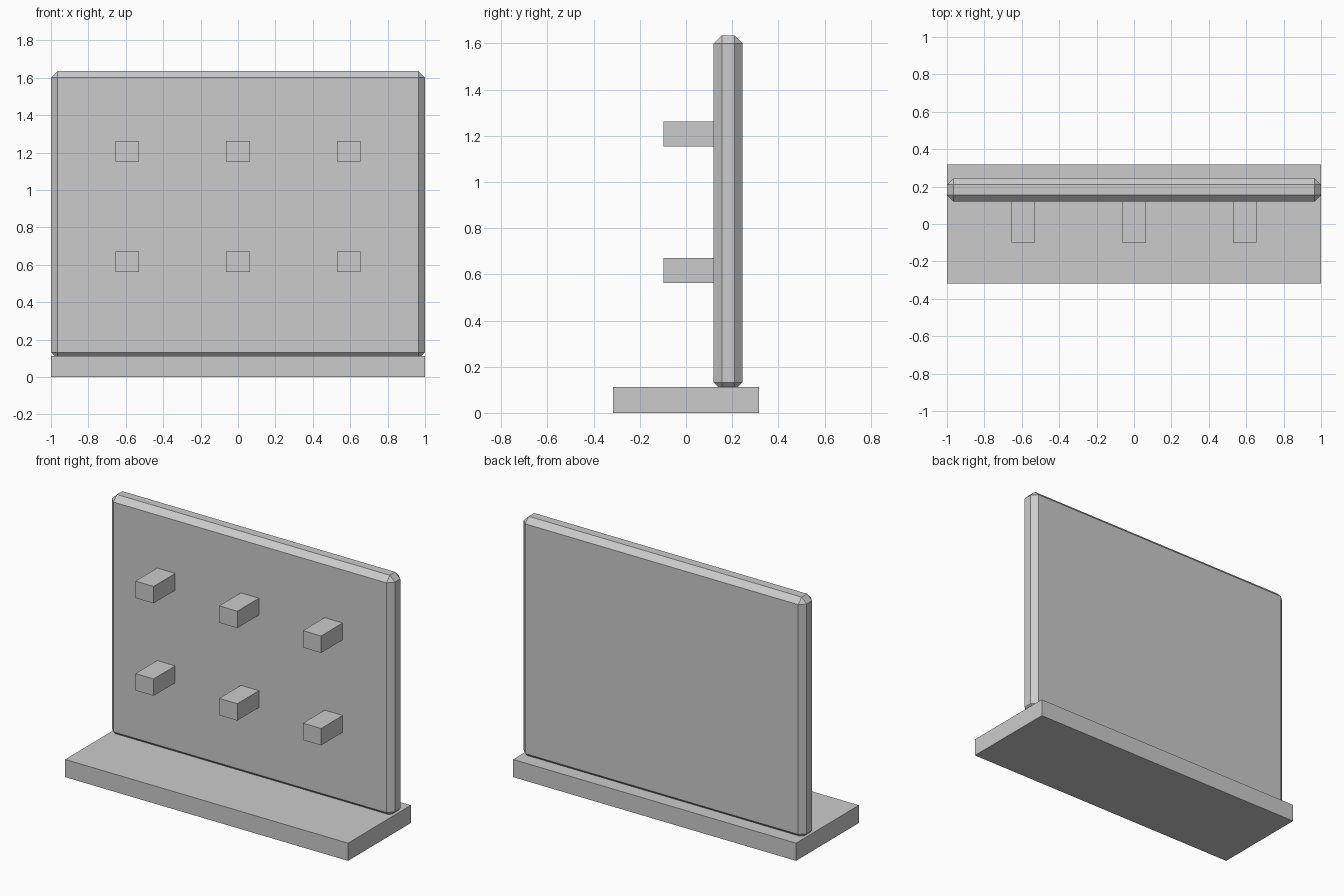
import bpy

cube = bpy.data.objects.get("Cube")
if cube:
    bpy.data.objects.remove(cube, do_unlink=True)

# Single plain grey
grey = bpy.data.materials.new("plain_grey")
grey.use_nodes = True
colour = (0.6, 0.6, 0.6, 1)
grey.diffuse_color = colour
grey.node_tree.nodes["Principled BSDF"].inputs["Base Color"].default_value = colour


def box(name, low, high, chamfer=0):
    """Box between two corners, with an optional flat chamfer."""
    centre = [(a + b) / 2 for a, b in zip(low, high)]
    bpy.ops.mesh.primitive_cube_add(size=1, location=centre)
    ob = bpy.context.object
    ob.name = name
    ob.scale = [b - a for a, b in zip(low, high)]
    bpy.ops.object.transform_apply(location=False, rotation=False, scale=True)
    ob.data.materials.append(grey)
    if chamfer:
        mod = ob.modifiers.new("chamfer", 'BEVEL')
        mod.width = chamfer
        mod.segments = 1
    return ob


# Flat base slab
box("base", (-1, -0.317, 0), (1, 0.317, 0.113))

# Upright panel, its lower edge sunk slightly into the base
box("panel", (-1, 0.12, 0.097), (1, 0.245, 1.635), chamfer=0.035)

# Two rows of three square pegs on the panel front
for row, z in (("lower", 0.616), ("upper", 1.207)):
    for side, x in (("right", -0.592), ("middle", 0), ("left", 0.592)):
        box(f"{row}_{side}_peg", (x - 0.064, -0.098, z - 0.054),
            (x + 0.064, 0.13, z + 0.054))
